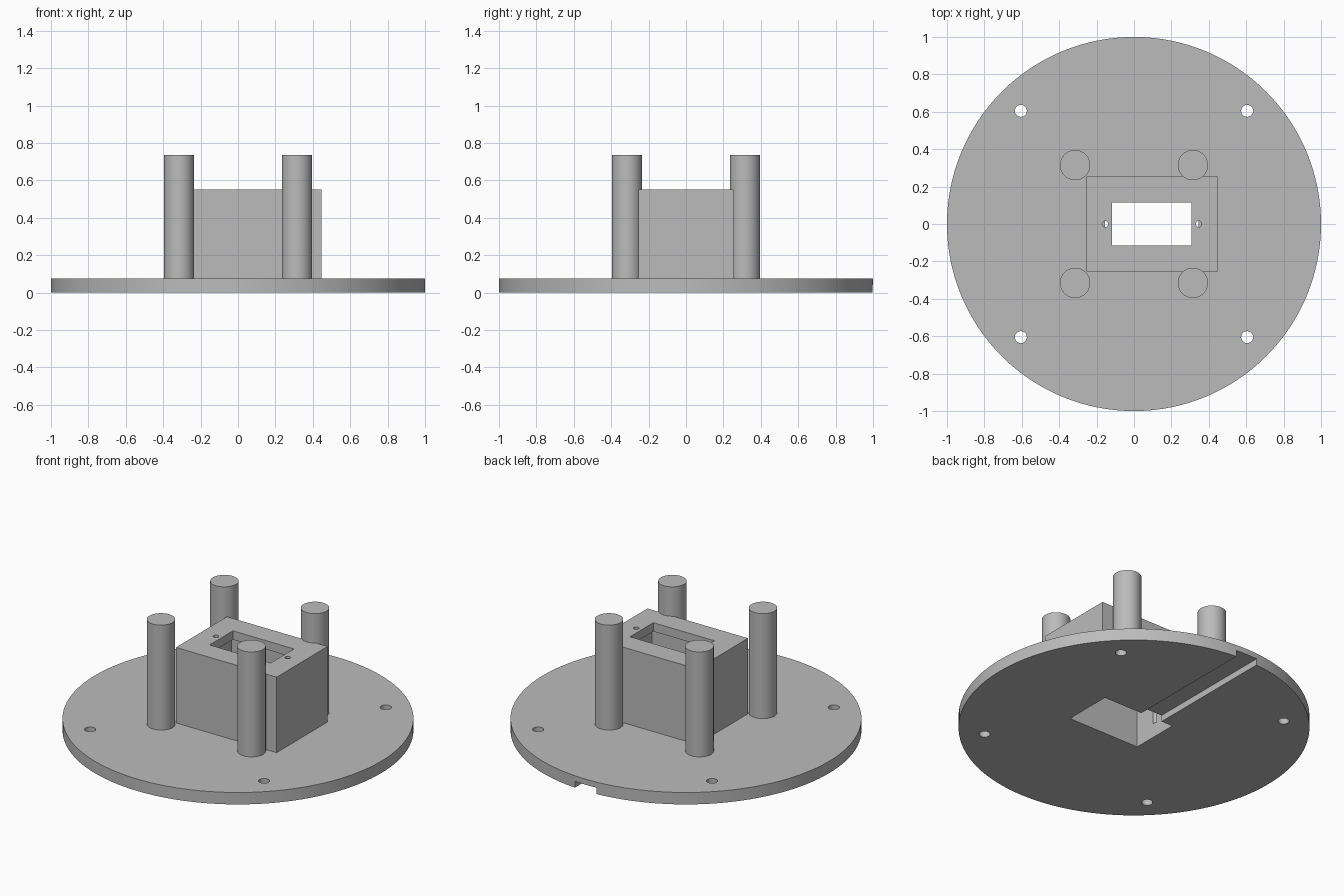
import bpy
import math

cube = bpy.data.objects.get("Cube")
if cube:
    bpy.data.objects.remove(cube, do_unlink=True)

grey = bpy.data.materials.new("plain_grey")
grey.use_nodes = True
grey.diffuse_color = (0.5, 0.5, 0.5, 1)
grey.node_tree.nodes["Principled BSDF"].inputs["Base Color"].default_value = (0.5, 0.5, 0.5, 1)

PLATE = 0.075      # plate thickness
MID = 0.096        # centre of the housing along x
HOUSE_TOP = 0.55
LID = 0.055


def box(name, x, y, z0, z1, w, d):
    bpy.ops.mesh.primitive_cube_add(size=1, location=(x, y, (z0 + z1) / 2))
    ob = bpy.context.object
    ob.name = name
    ob.scale = (w, d, z1 - z0)
    bpy.ops.object.transform_apply(location=True, rotation=True, scale=True)
    ob.data.materials.append(grey)
    return ob


def rod(name, x, y, z0, z1, r, sides=48):
    bpy.ops.mesh.primitive_cylinder_add(vertices=sides, radius=r, depth=z1 - z0,
                                        location=(x, y, (z0 + z1) / 2))
    ob = bpy.context.object
    ob.name = name
    bpy.ops.object.transform_apply(location=True, rotation=True, scale=True)
    ob.data.materials.append(grey)
    return ob


def cut(target, cutters):
    bpy.context.view_layer.objects.active = target
    for c in cutters:
        mod = target.modifiers.new("cut", "BOOLEAN")
        mod.operation = "DIFFERENCE"
        mod.solver = "EXACT"
        mod.object = c
        bpy.ops.object.modifier_apply(modifier=mod.name)
        bpy.data.objects.remove(c, do_unlink=True)


def smooth(ob):
    bpy.ops.object.select_all(action="DESELECT")
    ob.select_set(True)
    bpy.context.view_layer.objects.active = ob
    bpy.ops.object.shade_smooth_by_angle(angle=math.radians(30))


corners = [(sx, sy) for sx in (-1, 1) for sy in (-1, 1)]

# Round base plate: housing opening, cable groove to the back rim, bolt holes
plate = rod("base_plate", 0, 0, 0, PLATE, 1, 128)
cutters = [box("opening", MID, 0, -0.1, 0.2, 0.5, 0.31),
           box("groove", 0, 0.6, -0.1, 0.04, 0.15, 1.0)]
cutters += [rod("bolt_hole", 0.605 * sx, 0.605 * sy, -0.1, 0.2, 0.032, 32)
            for sx, sy in corners]
cut(plate, cutters)
smooth(plate)

# Hollow housing: cavity open below, slot in the lid, blind screw holes
housing = box("housing", MID, 0, PLATE, HOUSE_TOP, 0.7, 0.506)
cutters = [box("cavity", MID, 0, 0, HOUSE_TOP - LID, 0.5, 0.31),
           box("slot", MID, 0, 0.3, 0.7, 0.425, 0.232)]
cutters += [rod("screw_hole", MID + 0.25 * s, 0, 0.09, 0.7, 0.016, 24)
            for s in (-1, 1)]
cut(housing, cutters)
smooth(housing)

# Four support posts
for sx, sy in corners:
    name = "post_" + ("front" if sy < 0 else "back") + ("_left" if sx > 0 else "_right")
    smooth(rod(name, 0.315 * sx, 0.315 * sy, PLATE, 0.735, 0.081))
